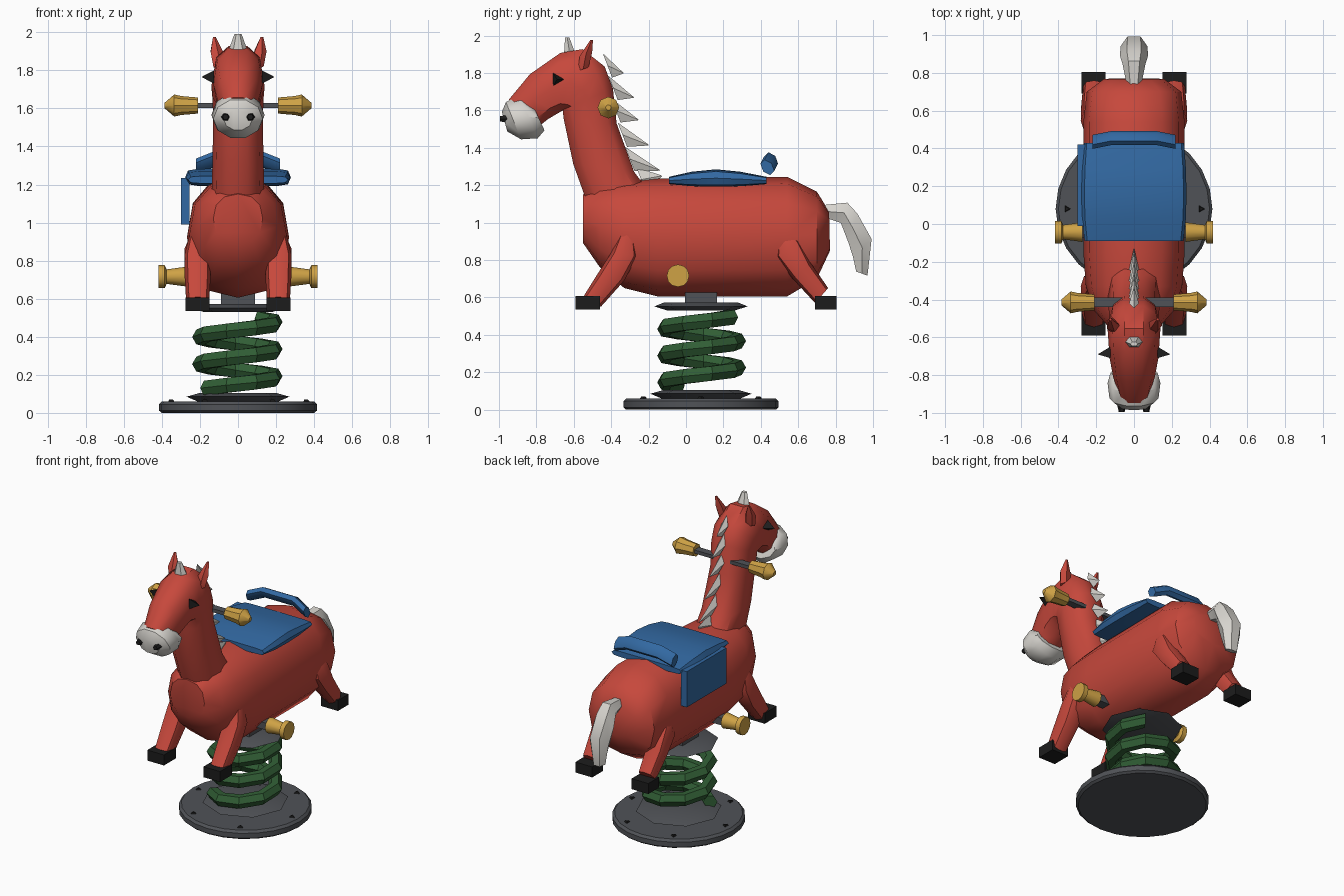
import bpy, bmesh
from math import sin, cos, pi, radians, copysign
from mathutils import Vector

if "Cube" in bpy.data.objects:
    bpy.data.objects.remove(bpy.data.objects["Cube"], do_unlink=True)


def material(name, rgb):
    m = bpy.data.materials.new(name)
    m.use_nodes = True
    m.diffuse_color = (*rgb, 1)
    m.node_tree.nodes["Principled BSDF"].inputs["Base Color"].default_value = (*rgb, 1)
    return m


RED = material("red", (.57, .065, .045))
WHITE = material("off_white", (.68, .66, .62))
BLACK = material("black", (.012, .012, .012))
BLUE = material("blue", (.032, .14, .36))
GREEN = material("green", (.03, .11, .035))
YELLOW = material("golden_yellow", (.62, .36, .06))
GREY = material("dark_grey", (.08, .085, .095))


def finish(name, bm, mat, angle=40):
    bmesh.ops.recalc_face_normals(bm, faces=bm.faces)
    mesh = bpy.data.meshes.new(name)
    bm.to_mesh(mesh)
    bm.free()
    mesh.materials.append(mat)
    ob = bpy.data.objects.new(name, mesh)
    bpy.context.collection.objects.link(ob)
    if angle:
        bpy.ops.object.select_all(action='DESELECT')
        ob.select_set(True)
        bpy.context.view_layer.objects.active = ob
        bpy.ops.object.shade_smooth_by_angle(angle=radians(angle))
    return ob


def rings(name, sections, mat, n=8, power=1.0, angle=40):
    """Skin rings given as (centre, axis u, axis v); power under 1 is boxier."""
    bm = bmesh.new()
    loops = []
    for c, u, v in sections:
        loop = []
        for i in range(n):
            a = 2 * pi * i / n
            s, t = (copysign(abs(f) ** power, f) for f in (cos(a), sin(a)))
            loop.append(bm.verts.new(Vector(c) + Vector(u) * s + Vector(v) * t))
        loops.append(loop)
    for a, b in zip(loops, loops[1:]):
        for i in range(n):
            j = (i + 1) % n
            bm.faces.new((a[i], a[j], b[j], b[i]))
    bm.faces.new(loops[0])
    bm.faces.new(loops[-1])
    return finish(name, bm, mat, angle)


def side_loft(name, sections, mat, x=0, **kw):
    """Sections (ya, za, yb, zb, half width): ellipses spanning two side-view points."""
    out = []
    for ya, za, yb, zb, w in sections:
        a, b = Vector((x, ya, za)), Vector((x, yb, zb))
        out.append(((a + b) / 2, (w, 0, 0), (b - a) / 2))
    return rings(name, out, mat, **kw)


def spike(name, base, tip, u, v, mat, n=4, top=.04, angle=0):
    """Pointed shape from an elliptical base to a small tip."""
    u, v = Vector(u), Vector(v)
    return rings(name, [(base, u, v), (tip, u * top, v * top)], mat, n=n, angle=angle)


def turned(name, axis, origin, profile, mat, n=12):
    """Lathe a (distance, radius) profile along x or z."""
    o, out = Vector(origin), []
    for d, r in profile:
        if axis == 'x':
            out.append((o + Vector((d, 0, 0)), (0, r, 0), (0, 0, r)))
        else:
            out.append((o + Vector((0, 0, d)), (r, 0, 0), (0, r, 0)))
    return rings(name, out, mat, n=n, angle=35)


def box(name, lo, hi, mat):
    bm = bmesh.new()
    bmesh.ops.create_cube(bm, size=1)
    for v in bm.verts:
        v.co = [(l + h) / 2 + c * (h - l) for c, l, h in zip(v.co, lo, hi)]
    return finish(name, bm, mat, 0)


# Round base, bolts, plates and spring
MID = .08
turned("base_disc", 'z', (0, MID, 0), [(0, .40), (.012, .415), (.045, .415), (.06, .40)], GREY, 24)
for i in range(6):
    a = i * pi / 3
    p = Vector((.355 * cos(a), MID + .355 * sin(a), .058))
    spike(f"base_bolt_{i}", p, p + Vector((0, 0, .012)), (.022, 0, 0), (0, .022, 0), BLACK, 3, .6)
turned("lower_plate", 'z', (0, MID, 0), [(.055, .2), (.085, .27), (.105, .2)], GREY, 8)
turned("upper_plate", 'z', (0, MID, 0), [(.53, .18), (.552, .25), (.572, .2)], GREY, 8)
box("mount_block", (-.09, -.005, .56), (.09, .165, .64), GREY)
coil, turns, per = [], 2.6, 9
for i in range(int(turns * per) + 1):
    a = radians(215) + 2 * pi * i / per
    d = Vector((cos(a), sin(a), 0))
    z = .13 + .37 * i / (turns * per)
    coil.append((d * .197 + Vector((0, MID, z)), d * .045, (0, 0, .045)))
rings("spring", coil, GREEN, n=6, angle=30)

# Body
side_loft("body", [
    (-.55, .89, -.55, 1.15, .13),
    (-.46, .76, -.46, 1.2, .21),
    (-.33, .65, -.33, 1.225, .255),
    (-.15, .605, -.15, 1.235, .268),
    (.54, .605, .54, 1.245, .268),
    (.70, .70, .70, 1.165, .25),
    (.77, .85, .765, 1.06, .16)], RED, n=12, power=.85)

# Neck and head in one skin
side_loft("neck_and_head", [
    (-.52, 1.06, -.17, 1.14, .14),
    (-.61, 1.315, -.27, 1.27, .135),
    (-.66, 1.555, -.365, 1.53, .13),
    (-.665, 1.60, -.385, 1.72, .135),
    (-.68, 1.585, -.43, 1.84, .14),
    (-.70, 1.57, -.55, 1.935, .135),
    (-.74, 1.545, -.67, 1.915, .13),
    (-.79, 1.505, -.835, 1.80, .11),
    (-.86, 1.48, -.95, 1.66, .08)], RED, n=10, power=.85)

# Muzzle
side_loft("muzzle", [
    (-.755, 1.49, -.82, 1.63, .125),
    (-.79, 1.445, -.895, 1.685, .14),
    (-.88, 1.44, -.965, 1.65, .13),
    (-.955, 1.485, -.985, 1.595, .075)], WHITE, n=10)

# Paired face parts, legs, grips and pegs
FRONT_LEG = [(-.35, .945, -.28, .95, .04), (-.40, .84, -.26, .82, .07),
             (-.47, .73, -.33, .69, .068), (-.545, .61, -.455, .55, .06)]
REAR_LEG = [(.49, .92, .55, .94, .04), (.48, .81, .61, .91, .07),
            (.57, .70, .67, .78, .068), (.69, .57, .76, .65, .058)]
for s, side in ((1, "left"), (-1, "right")):
    spike(side + "_eye", (s * .125, -.69, 1.765), (s * .19, -.69, 1.765),
          (0, .04, 0), (0, 0, .04), BLACK, 3)
    spike(side + "_nostril", (s * .065, -.95, 1.555), (s * .065, -.995, 1.555),
          (.026, 0, 0), (0, 0, .026), BLACK, 6, .6)
    rings(side + "_ear", [((s * .10, -.55, 1.82), (.035, 0, 0), (0, .03, .01)),
                          ((s * .115, -.535, 1.90), (.035, 0, 0), (0, .035, .01)),
                          ((s * .125, -.505, 1.975), (.008, 0, 0), (0, .008, 0))], RED, n=5)
    side_loft(side + "_front_leg", FRONT_LEG, RED, x=s * .212, n=8, power=.8)
    side_loft(side + "_rear_leg", REAR_LEG, RED, x=s * .212, n=8, power=.8)
    for part, y0, y1 in (("front", -.59, -.46), ("rear", .69, .805)):
        x0, x1 = sorted((s * .15, s * .277))
        box(f"{side}_{part}_hoof", (x0, y0, .535), (x1, y1, .607), BLACK)
    turned(side + "_hand_grip", 'x', (0, -.415, 1.615),
           [(s * .21, .042), (s * .30, .05), (s * .335, .058), (s * .385, .015)], YELLOW, 8)
    turned(side + "_foot_peg", 'x', (0, -.043, .716),
           [(s * .272, .052), (s * .375, .038), (s * .385, .06), (s * .418, .06)], YELLOW, 12)
box("handle_bar", (-.22, -.44, 1.603), (.22, -.39, 1.627), GREY)
box("foot_bar", (-.28, -.075, .692), (.28, -.01, .74), GREY)

# Forelock and mane
spike("forelock", (0, -.62, 1.89), (0, -.635, 1.99), (.055, 0, 0), (0, .038, 0), WHITE, 6, .35, 40)
MANE = [(-.42, 1.84, -.335, 1.80), (-.39, 1.72, -.28, 1.67), (-.375, 1.60, -.255, 1.55),
        (-.34, 1.47, -.20, 1.415), (-.30, 1.34, -.14, 1.28), (-.24, 1.23, -.13, 1.25)]
for i, (y, z, ty, tz) in enumerate(MANE):
    spike(f"mane_tuft_{i}", (0, y, z), (0, ty, tz), (.026, 0, 0), (0, -.025, .065), WHITE)

# Tail
side_loft("tail", [
    (.75, 1.02, .74, 1.10, .04),
    (.825, .99, .865, 1.115, .06),
    (.865, .88, .92, 1.06, .075),
    (.885, .81, 1.0, .92, .07),
    (.905, .74, .975, .715, .045)], WHITE, n=6)

# Saddle, back rest and side flap
side_loft("saddle", [
    (-.09, 1.205, -.09, 1.245, .262),
    (.03, 1.193, .03, 1.272, .275),
    (.16, 1.19, .16, 1.285, .278),
    (.29, 1.193, .29, 1.272, .275),
    (.43, 1.205, .43, 1.245, .265)], BLUE, n=12, power=.4, angle=30)
rings("back_rest", [((x, y, z), (0, .022, .022), (0, -.03, .035)) for x, y, z in
                    ((-.22, .435, 1.295), (-.12, .455, 1.335), (.12, .455, 1.335), (.22, .435, 1.295))],
      BLUE, n=6)
box("side_flap", (-.30, -.01, .99), (-.256, .42, 1.235), BLUE)
